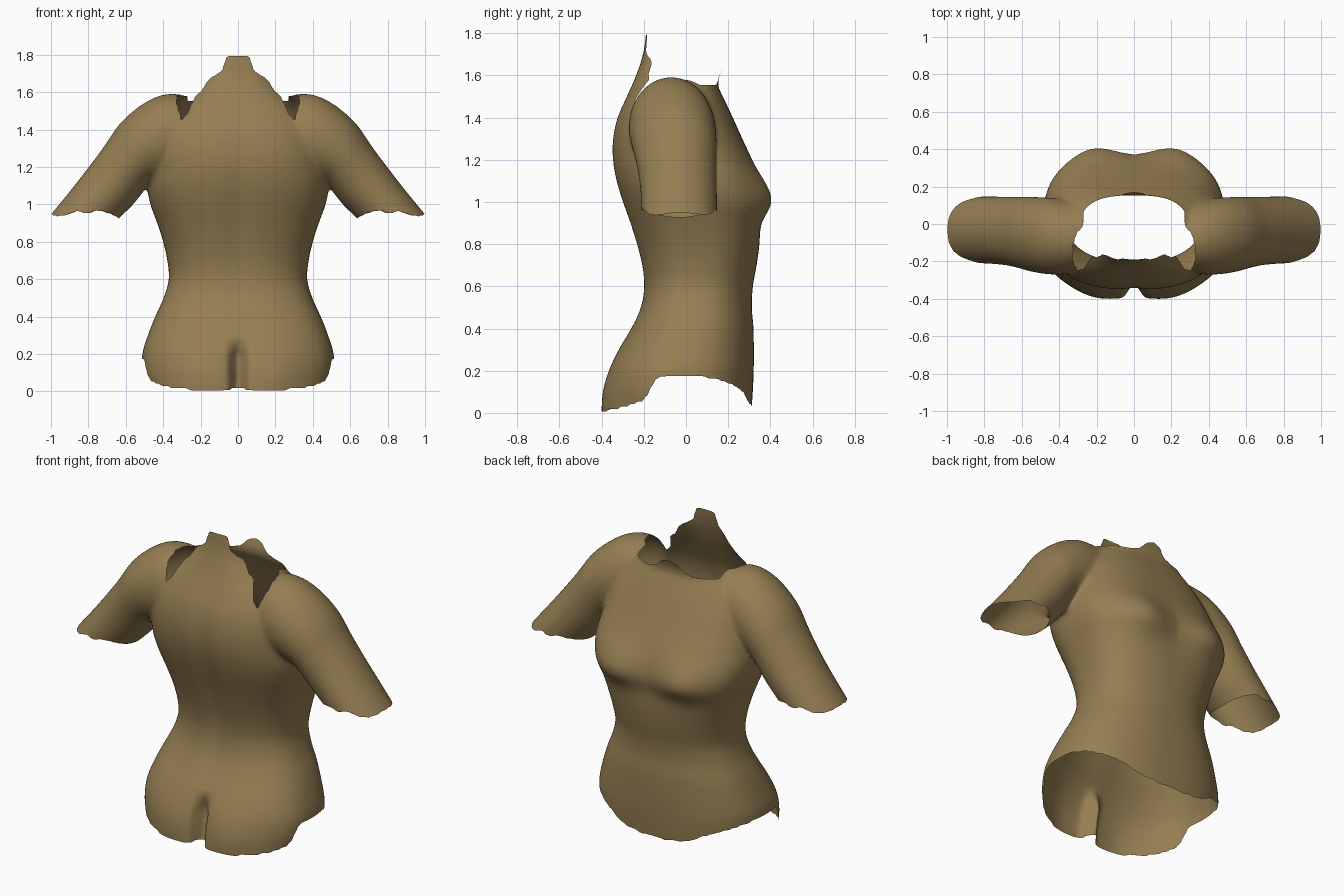
import bpy, bmesh, math

if "Cube" in bpy.data.objects:
    bpy.data.objects.remove(bpy.data.objects["Cube"])

def interp(t, pts):
    """Smooth (Catmull-Rom) lookup in a list of (t, value) pairs."""
    if t <= pts[0][0]:
        return pts[0][1]
    if t >= pts[-1][0]:
        return pts[-1][1]
    i = next(k for k in range(len(pts) - 1) if pts[k + 1][0] >= t)
    (t0, a), (t1, b) = pts[i], pts[i + 1]
    slope = lambda p, q: (q[1] - p[1]) / (q[0] - p[0])
    m0 = slope(pts[max(i - 1, 0)], pts[i + 1]) * (t1 - t0)
    m1 = slope(pts[i], pts[min(i + 2, len(pts) - 1)]) * (t1 - t0)
    s = (t - t0) / (t1 - t0)
    return ((2*s**3 - 3*s*s + 1) * a + (s**3 - 2*s*s + s) * m0
            + (3*s*s - 2*s**3) * b + (s**3 - s*s) * m1)

def linear(t, pts):
    for (t0, a), (t1, b) in zip(pts, pts[1:]):
        if t <= t1:
            return a + (b - a) * max(0, (t - t0) / (t1 - t0))
    return pts[-1][1]

def gauss(d, s):
    return math.exp(-(d / s) ** 2)

def loft(bm, rings):
    rows = [[bm.verts.new(p) for p in r] for r in rings]
    n = len(rows[0])
    for a, b in zip(rows, rows[1:]):
        for i in range(n):
            j = (i + 1) % n
            bm.faces.new((a[i], a[j], b[j], b[i]))
    bm.faces.new(rows[0][::-1])
    bm.faces.new(rows[-1])

# Torso profiles by height: half width, buttock side (-y), chest side (+y), squareness
WIDTH = [(-.1, .48), (.05, .5), (.1, .512), (.2, .512), (.3, .482), (.4, .443), (.5, .398), (.6, .37),
         (.7, .378), (.8, .4), (.9, .432), (1, .468), (1.1, .485), (1.2, .475), (1.3, .46),
         (1.4, .43), (1.5, .36), (1.55, .3), (1.6, .25), (1.7, .19), (1.9, .17)]
BACK = [(-.1, -.4), (0, -.408), (.1, -.402), (.2, -.372), (.3, -.322), (.4, -.262), (.5, -.217),
        (.6, -.202), (.7, -.212), (.8, -.237), (.9, -.268), (1, -.303), (1.1, -.333), (1.2, -.35),
        (1.3, -.349), (1.4, -.327), (1.5, -.283), (1.6, -.238), (1.7, -.205), (1.8, -.19), (1.9, -.185)]
FRONT = [(-.1, .3), (.03, .312), (.2, .321), (.4, .32), (.5, .312), (.6, .317), (.7, .335), (.8, .348),
         (.9, .352), (1, .365), (1.1, .348), (1.2, .312), (1.3, .267), (1.4, .222), (1.5, .175),
         (1.55, .152), (1.6, .158), (1.65, .178), (1.9, .19)]
POWER = [(0, 2.5), (.5, 2.3), (.7, 2.4), (1, 3), (1.3, 2.7), (1.5, 2.6), (1.6, 3)]

def torso_ring(z, n=96):
    w, yb, yf, p = (interp(z, t) for t in (WIDTH, BACK, FRONT, POWER))
    yc, h = (yb + yf) / 2, (yf - yb) / 2
    ring = []
    for k in range(n):
        a = 2 * math.pi * k / n
        c, s = math.cos(a), math.sin(a)
        e = 2 / (p if s > 0 else 2.5)
        x = w * math.copysign(abs(c) ** e, c)
        y = yc + h * math.copysign(abs(s) ** e, s)
        if s > 0:   # breasts
            y += .052 * gauss(abs(x) - .22, .15) * gauss(z - 1.01, .13 if z > 1.01 else .1) * min(1, 2 * s)
        else:       # cleft and spine groove
            y += .085 * gauss(x, .028) * min(1, max(0, (.29 - z) / .1))
            y += .016 * gauss(x, .06) * gauss(z - .95, .45)
            y -= .02 * gauss(abs(x) - .2, .13) * gauss(z - .08, .16)
            y += .018 * gauss(z - .08, .16)
        ring.append((x, y, z))
    return ring

# Arm rings: top x, top z, bottom x, bottom z, centre y, half depth
ARM = [(.18, 1.56, .2, 1.2, -.06, .17), (.35, 1.592, .32, 1.15, -.07, .195), (.48, 1.555, .41, 1.13, -.065, .205),
       (.62, 1.445, .47, 1.11, -.055, .2), (.72, 1.305, .505, 1.07, -.045, .19),
       (.81, 1.185, .56, 1.0, -.037, .183), (.92, 1.045, .66, .9, -.032, .18), (1.09, .84, .8, .74, -.03, .177)]

def arm_rings(side, n=48, steps=36):
    rings = []
    for k in range(steps + 1):
        t = k / steps * (len(ARM) - 1)
        tx, tz, bx, bz, yc, h = (interp(t, [(i, r[j]) for i, r in enumerate(ARM)]) for j in range(6))
        ring = []
        for i in range(n):
            a = 2 * math.pi * i / n
            u = (1 + math.cos(a)) / 2
            ring.append((side * (bx + (tx - bx) * u), yc + h * math.sin(a), bz + (tz - bz) * u))
        rings.append(ring)
    return rings

# Solid body, fused into one skin
bm = bmesh.new()
loft(bm, [torso_ring(-.1 + .02 * i) for i in range(101)])
for side in (1, -1):
    loft(bm, arm_rings(side))
bmesh.ops.recalc_face_normals(bm, faces=bm.faces)
mesh = bpy.data.meshes.new("torso_solid")
bm.to_mesh(mesh)
bm.free()
body = bpy.data.objects.new("torso", mesh)
bpy.context.collection.objects.link(body)
rem = body.modifiers.new("fuse", 'REMESH')
rem.mode = 'VOXEL'
rem.voxel_size = .012
smo = body.modifiers.new("soften", 'SMOOTH')
smo.factor = .5
smo.iterations = 14
skin = bpy.data.meshes.new_from_object(body.evaluated_get(bpy.context.evaluated_depsgraph_get()))
body.modifiers.clear()
body.data = skin
bpy.data.meshes.remove(mesh)

# Openings: neck outline in plan (half), neck rim heights, hem and sleeve heights
NECK = [(0, .14), (.15, .14), (.2, .08), (.25, 0), (.3, -.04), (.325, -.1), (.325, -.2), (.305, -.25),
        (.27, -.24), (.22, -.165), (0, -.165)]
RIM_BACK = [(0, 1.79), (.065, 1.79), (.08, 1.72), (.14, 1.68), (.17, 1.65), (.2, 1.6), (.25, 1.57), (.3, 1.55)]
RIM_FRONT = [(0, 1.63), (.04, 1.62), (.08, 1.575), (.15, 1.555), (.3, 1.55)]
HEM = [(-.41, .005), (-.33, .02), (-.25, .042), (-.2, .06), (-.17, .11), (-.14, .165), (-.1, .178), (.05, .175),
       (.15, .16), (.22, .135), (.27, .1), (.3, .045), (.32, .025)]
SLEEVE = [(.6, .92), (.63, .925), (.69, .955), (.75, .968), (.8, .955), (.86, .965), (.92, .945), (.97, .935), (1, .95)]

def in_neck(x, y):
    inside = False
    for (x0, y0), (x1, y1) in zip(NECK, NECK[1:]):
        if (y0 > y) != (y1 > y) and x < x0 + (y - y0) * (x1 - x0) / (y1 - y0):
            inside = not inside
    return inside

def removed(c):
    x, y, z = abs(c.x), c.y, c.z
    if z > 1.4 and x < .34:
        if in_neck(x, y):
            return True
        if x < .27:
            return z > linear(x, RIM_BACK if y < -.05 else RIM_FRONT)
        return False
    if x > .56:
        return z < linear(x, SLEEVE)
    return z < .3 and z < linear(y, HEM)

bm = bmesh.new()
bm.from_mesh(skin)
bmesh.ops.delete(bm, geom=[f for f in bm.faces if removed(f.calc_center_median())], context='FACES')

# Keep the main piece only
seen, best = set(), []
for v in bm.verts:
    if v in seen:
        continue
    seen.add(v)
    piece, stack = [], [v]
    while stack:
        p = stack.pop()
        piece.append(p)
        for e in p.link_edges:
            q = e.other_vert(p)
            if q not in seen:
                seen.add(q)
                stack.append(q)
    if len(piece) > len(best):
        best = piece
keep = set(best)
bmesh.ops.delete(bm, geom=[v for v in bm.verts if v not in keep], context='VERTS')

# Even out the cut edges
for _ in range(3):
    moves = []
    for v in bm.verts:
        nb = [e.other_vert(v).co for e in v.link_edges if e.is_boundary]
        if len(nb) == 2:
            moves.append((v, (v.co * 2 + nb[0] + nb[1]) / 4))
    for v, co in moves:
        v.co = co
for f in bm.faces:
    f.smooth = True
bm.to_mesh(skin)
bm.free()

mat = bpy.data.materials.new("tan_clay")
mat.diffuse_color = (.30, .208, .085, 1)
mat.use_nodes = True
mat.node_tree.nodes["Principled BSDF"].inputs["Base Color"].default_value = mat.diffuse_color
skin.materials.clear()
skin.materials.append(mat)
